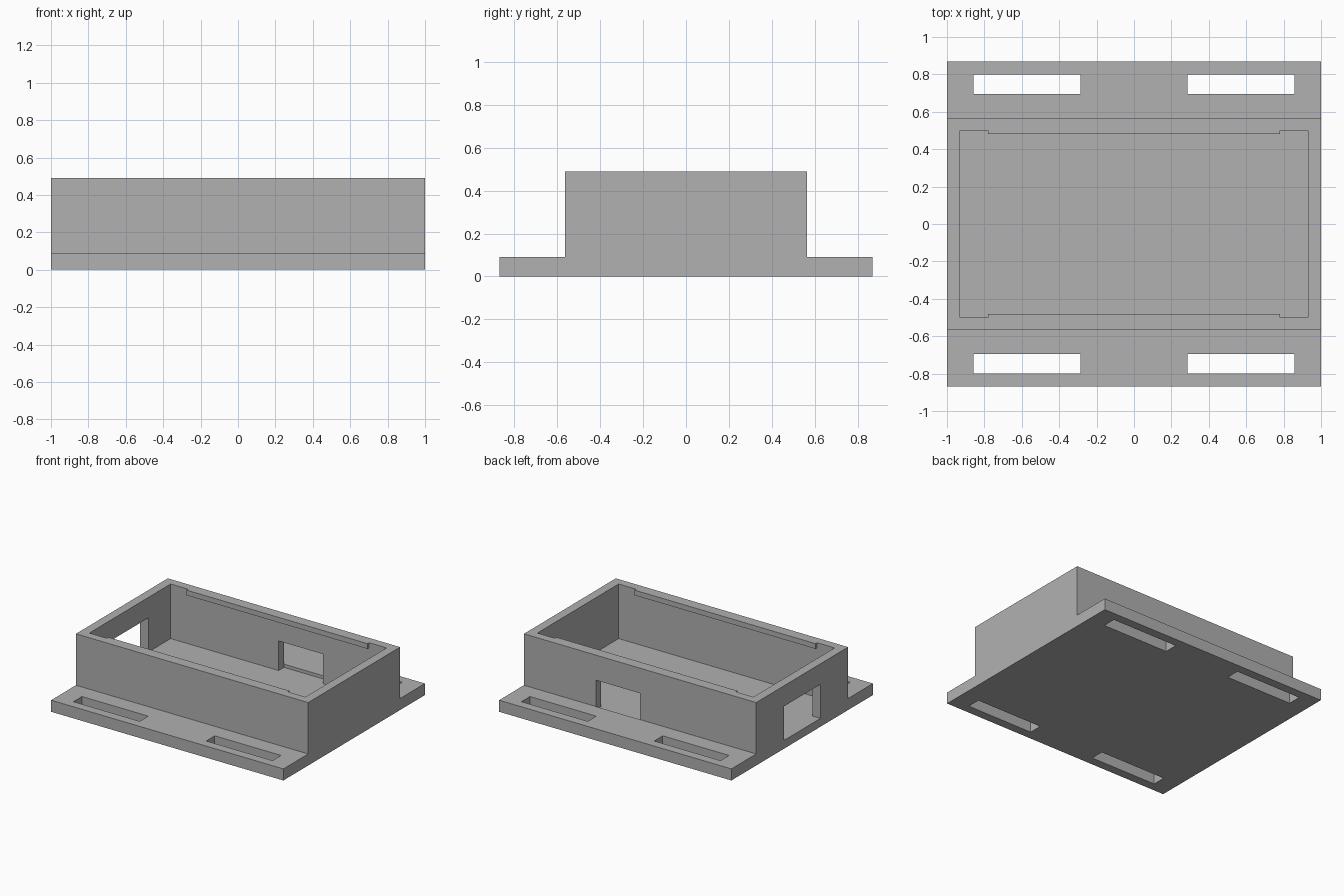
import bpy
import bmesh

cube = bpy.data.objects.get("Cube")
if cube:
    bpy.data.objects.remove(cube, do_unlink=True)

grey = bpy.data.materials.new("plain grey")
grey.use_nodes = True
colour = (0.44, 0.44, 0.44, 1)
grey.diffuse_color = colour
grey.node_tree.nodes["Principled BSDF"].inputs["Base Color"].default_value = colour

# Main dimensions
BASE_Y, BOX_Y, IN_Y, IN_X = 0.87, 0.565, 0.5, 0.93
FLANGE_Z, FLOOR_Z, TOP_Z = 0.09, 0.065, 0.49


def prism(name, profile, x0, x1):
    """Extrude a (y, z) profile along x."""
    bm = bmesh.new()
    face = bm.faces.new([bm.verts.new((x0, y, z)) for y, z in profile])
    end = bmesh.ops.extrude_face_region(bm, geom=[face])["geom"]
    for v in end:
        if isinstance(v, bmesh.types.BMVert):
            v.co.x = x1
    bmesh.ops.recalc_face_normals(bm, faces=bm.faces)
    mesh = bpy.data.meshes.new(name)
    bm.to_mesh(mesh)
    bm.free()
    mesh.materials.append(grey)
    obj = bpy.data.objects.new(name, mesh)
    bpy.context.collection.objects.link(obj)
    return obj


def box(name, x, y, z):
    return prism(name, [(y[0], z[0]), (y[1], z[0]), (y[1], z[1]), (y[0], z[1])], *x)


def cut(target, cutter):
    """Subtract the cutter for good, then discard it."""
    cutter.hide_render = True
    mod = target.modifiers.new("cut", "BOOLEAN")
    mod.operation = "DIFFERENCE"
    mod.solver = "EXACT"
    mod.object = cutter
    bpy.context.view_layer.objects.active = target
    bpy.ops.object.modifier_apply(modifier=mod.name)
    bpy.data.objects.remove(cutter, do_unlink=True)


# Flanged body: one stepped profile
half = [(BASE_Y, 0), (BASE_Y, FLANGE_Z), (BOX_Y, FLANGE_Z), (BOX_Y, TOP_Z)]
body = prism("enclosure_body", half + [(-y, z) for y, z in reversed(half)], -1, 1)

# Open cavity
cut(body, box("cavity", (-IN_X, IN_X), (-IN_Y, IN_Y), (FLOOR_Z, 0.6)))

# Cable openings in the back wall and right wall
cut(body, box("back_opening", (0, 0.38), (0.4, BOX_Y), (FLOOR_Z, 0.295)))
cut(body, box("side_opening", (-1.1, -0.85), (-0.225, 0.225), (FLOOR_Z, 0.33)))

# Strap slots through the flanges
for x in ((-0.857, -0.286), (0.286, 0.857)):
    for y in ((-0.8, -0.695), (0.695, 0.8)):
        cut(body, box("slot", x, y, (-0.1, 0.2)))

# Retaining lips along the long inner walls
for name, y in (("front_lip", (-IN_Y, -0.48)), ("back_lip", (0.48, IN_Y))):
    box(name, (-0.78, 0.78), y, (TOP_Z - 0.04, TOP_Z))
